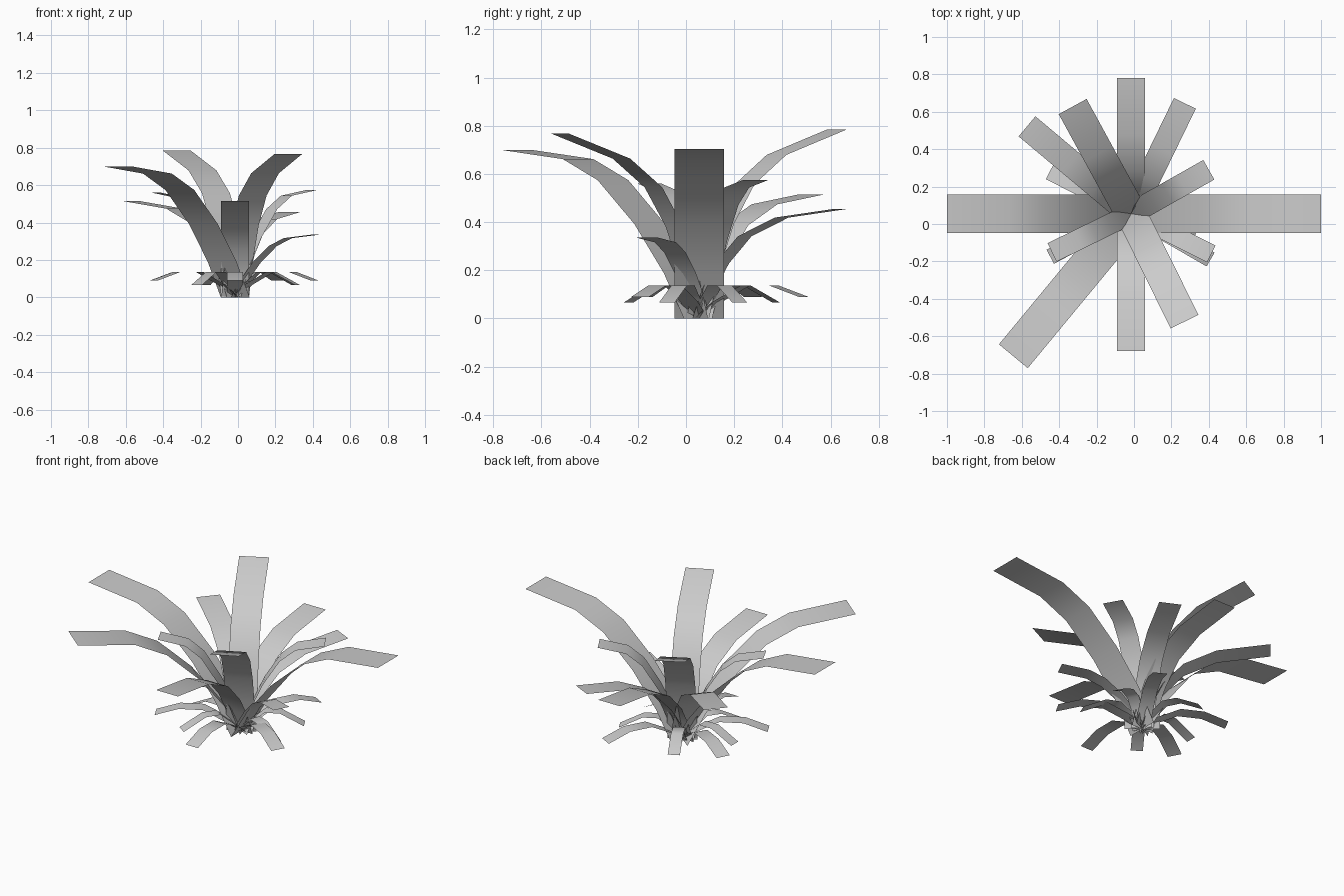
import bpy, bmesh, math
from mathutils import Vector

cube = bpy.data.objects.get("Cube")
if cube:
    bpy.data.objects.remove(cube, do_unlink=True)

# One grey for the whole plant
grey = bpy.data.materials.new("leaf_grey")
grey.use_nodes = True
colour = (0.6, 0.6, 0.6, 1)
grey.diffuse_color = colour
grey.node_tree.nodes["Principled BSDF"].inputs["Base Color"].default_value = colour

CENTRE = Vector((-0.015, 0.055, 0))

# Side profiles as (fraction of reach, fraction of height)
ARCHED = [(0, 0), (.11, .27), (.27, .56), (.47, .82), (.66, .945), (1, 1)]
UPRIGHT = [(0, 0), (.07, .27), (.16, .5), (.32, .75), (.58, .92), (1, 1)]
TALL = [(0, 0), (.08, .27), (.18, .5), (.33, .71), (.56, .865), (1, 1)]
OUTER = [(0, 0), (.17, .5), (.44, 1), (.72, 1), (1, .66)]
INNER = [(0, 0), (.16, .5), (.38, 1), (.62, 1), (1, .48)]


def leaf(name, tip, height, width, profile):
    """Flat strip that bends outward from the centre to the tip."""
    reach = Vector((tip[0], tip[1], 0)) - CENTRE
    side = Vector((-reach.y, reach.x, 0)).normalized() * width / 2
    bm = bmesh.new()
    rows = []
    for r, h in profile:
        p = CENTRE + reach * r + Vector((0, 0, height * h))
        rows.append((bm.verts.new(p - side), bm.verts.new(p + side)))
    for low, high in zip(rows, rows[1:]):
        face = bm.faces.new((low[0], high[0], high[1], low[1]))
        face.smooth = True
    mesh = bpy.data.meshes.new(name)
    bm.to_mesh(mesh)
    bm.free()
    mesh.materials.append(grey)
    obj = bpy.data.objects.new(name, mesh)
    bpy.context.collection.objects.link(obj)


# Long wide leaves
leaf("long_leaf_left", (1, CENTRE.y), .703, .204, ARCHED)
leaf("long_leaf_right", (-1, CENTRE.y), .703, .204, ARCHED)
leaf("long_leaf_front_right", (-.645, -.707), .7, .2, ARCHED)

# Tall leaves
leaf("tall_leaf_back_right", (-.328, .628), .785, .17, TALL)
leaf("tall_leaf_front_left", (.27, -.522), .767, .165, TALL)

# Middle leaves
leaf("middle_leaf_front", (CENTRE.x, -.68), .515, .15, UPRIGHT)
leaf("middle_leaf_back", (CENTRE.x, .78), .5, .15, UPRIGHT)
leaf("middle_leaf_back_left", (.272, .645), .455, .13, UPRIGHT)
leaf("middle_leaf_back_right", (-.572, .522), .515, .14, UPRIGHT)
leaf("middle_leaf_left", (.4, .29), .575, .12, ARCHED)
leaf("middle_leaf_right", (-.438, -.152), .56, .11, ARCHED)
leaf("short_leaf_left", (.413, -.16), .335, .1, ARCHED)

# Low ring of drooping leaves
OUTER_ANGLES = [62, 153, 208, 270, 330]
INNER_ANGLES = [28, 117, 180, 235, 338]
for label, angles, reach, width, profile in (
        ("outer", OUTER_ANGLES, .49, .085, OUTER),
        ("inner", INNER_ANGLES, .36, .07, INNER)):
    for i, degrees in enumerate(angles):
        a = math.radians(degrees)
        tip = (CENTRE.x + reach * math.cos(a), CENTRE.y + reach * math.sin(a))
        leaf(f"low_{label}_leaf_{i + 1}", tip, .136, width, profile)
